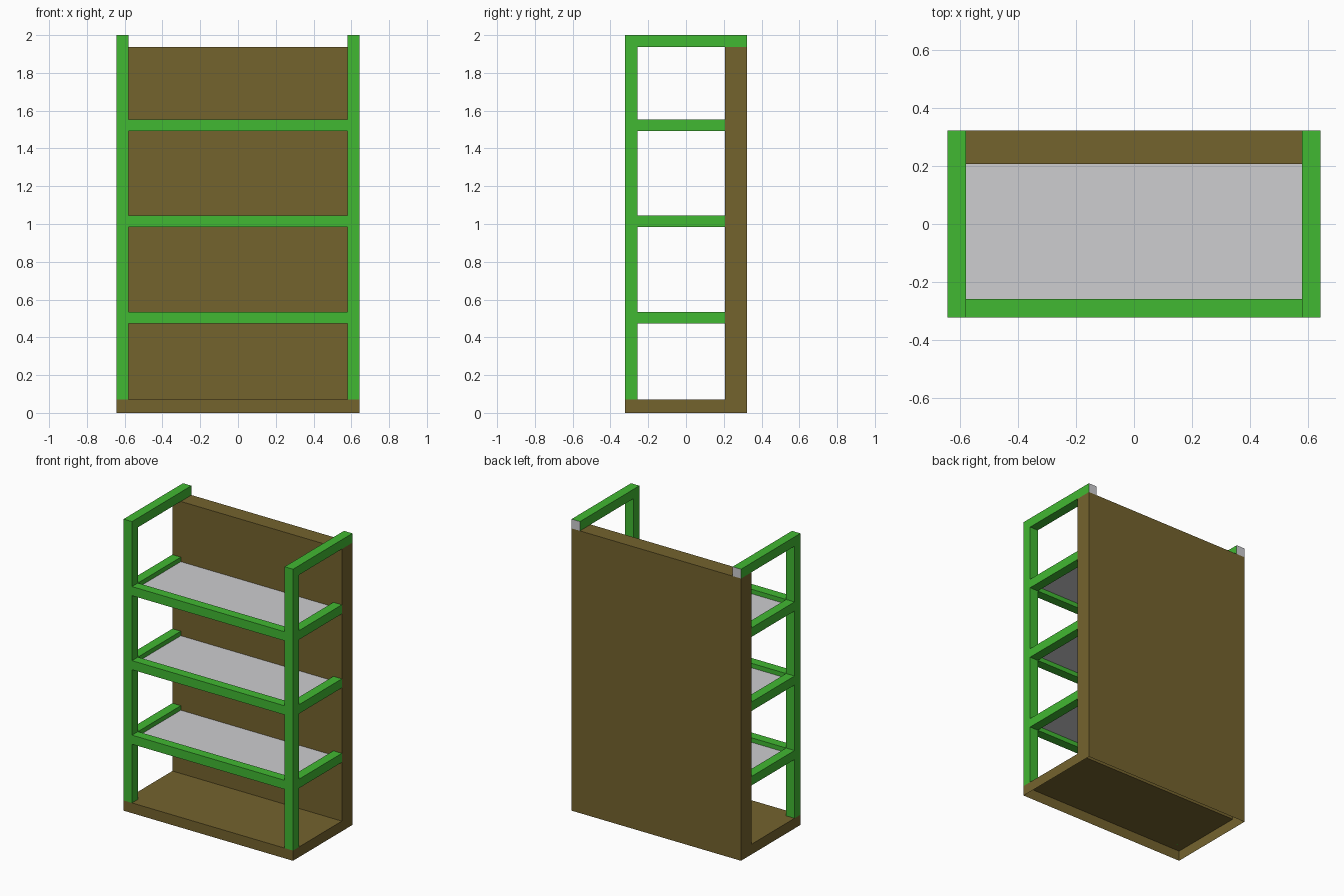
import bpy, bmesh

if "Cube" in bpy.data.objects:
    bpy.data.objects.remove(bpy.data.objects["Cube"])

# Overall measurements
W, D, H = 0.643, 0.322, 2.0      # half width, half depth, height
T = 0.064                        # bar thickness
XI, YF = W - T, -D + T           # inner edges of the posts
BACK, BASE, BACK_TOP = 0.207, 0.07, H - T
SHELVES = (0.504, 1.015, 1.523)  # rail centre heights


def material(name, rgb):
    m = bpy.data.materials.new(name)
    m.diffuse_color = (*rgb, 1.0)
    m.use_nodes = True
    m.node_tree.nodes["Principled BSDF"].inputs["Base Color"].default_value = m.diffuse_color
    return m


green = material("green_paint", (0.053, 0.48, 0.032))
brown = material("brown_wood", (0.175, 0.125, 0.027))
grey = material("grey_plate", (0.61, 0.61, 0.63))


def finish(name, bm, *mats):
    me = bpy.data.meshes.new(name)
    bm.to_mesh(me)
    bm.free()
    for m in mats:
        me.materials.append(m)
    ob = bpy.data.objects.new(name, me)
    bpy.context.collection.objects.link(ob)
    return ob


def box(name, lo, hi, *mats, back_index=0):
    bm = bmesh.new()
    bmesh.ops.create_cube(bm, size=1)
    for v in bm.verts:
        v.co = [(l + h) / 2 + c * (h - l) for c, l, h in zip(v.co, lo, hi)]
    bm.normal_update()
    for f in bm.faces:
        if f.normal.y > 0.9:
            f.material_index = back_index
    return finish(name, bm, *mats)


# Base and back: one hollow L-shaped shell, open underneath
bm = bmesh.new()
profile = [(-D, 0), (D, 0), (D, BACK_TOP), (BACK, BACK_TOP), (BACK, BASE), (-D, BASE)]
side = bm.faces.new([bm.verts.new((-W, y, z)) for y, z in profile])
ext = bmesh.ops.extrude_face_region(bm, geom=[side], use_keep_orig=True)
bmesh.ops.translate(bm, vec=(2 * W, 0, 0),
                    verts=[g for g in ext["geom"] if isinstance(g, bmesh.types.BMVert)])
bmesh.ops.recalc_face_normals(bm, faces=bm.faces[:])
bottom = [f for f in bm.faces if all(v.co.z < 1e-5 for v in f.verts)]
bmesh.ops.delete(bm, geom=bottom, context="FACES_ONLY")
finish("base_and_back_panel", bm, brown)

# Posts, top arms and side rails on both sides
for label, s in (("left", -1), ("right", 1)):
    x0, x1 = sorted((s * XI, s * W))
    box(f"front_post_{label}", (x0, -D, BASE), (x1, YF, BACK_TOP), green)
    # Top arm ends in a grey back face
    box(f"top_arm_{label}", (x0, -D, BACK_TOP), (x1, D, H), green, grey, back_index=1)
    for i, z in enumerate(SHELVES, 1):
        box(f"side_rail_{label}_{i}", (x0, YF, z - 0.031), (x1, BACK, z + 0.031), green)

# Front rails and thin shelf sheets between the rails
for i, z in enumerate(SHELVES, 1):
    box(f"front_rail_{i}", (-XI, -D, z - 0.031), (XI, YF, z + 0.031), green)
    bm = bmesh.new()
    bm.faces.new([bm.verts.new((x, y, z)) for x, y in
                  ((-XI, YF), (XI, YF), (XI, BACK), (-XI, BACK))])
    finish(f"shelf_{i}", bm, grey)
